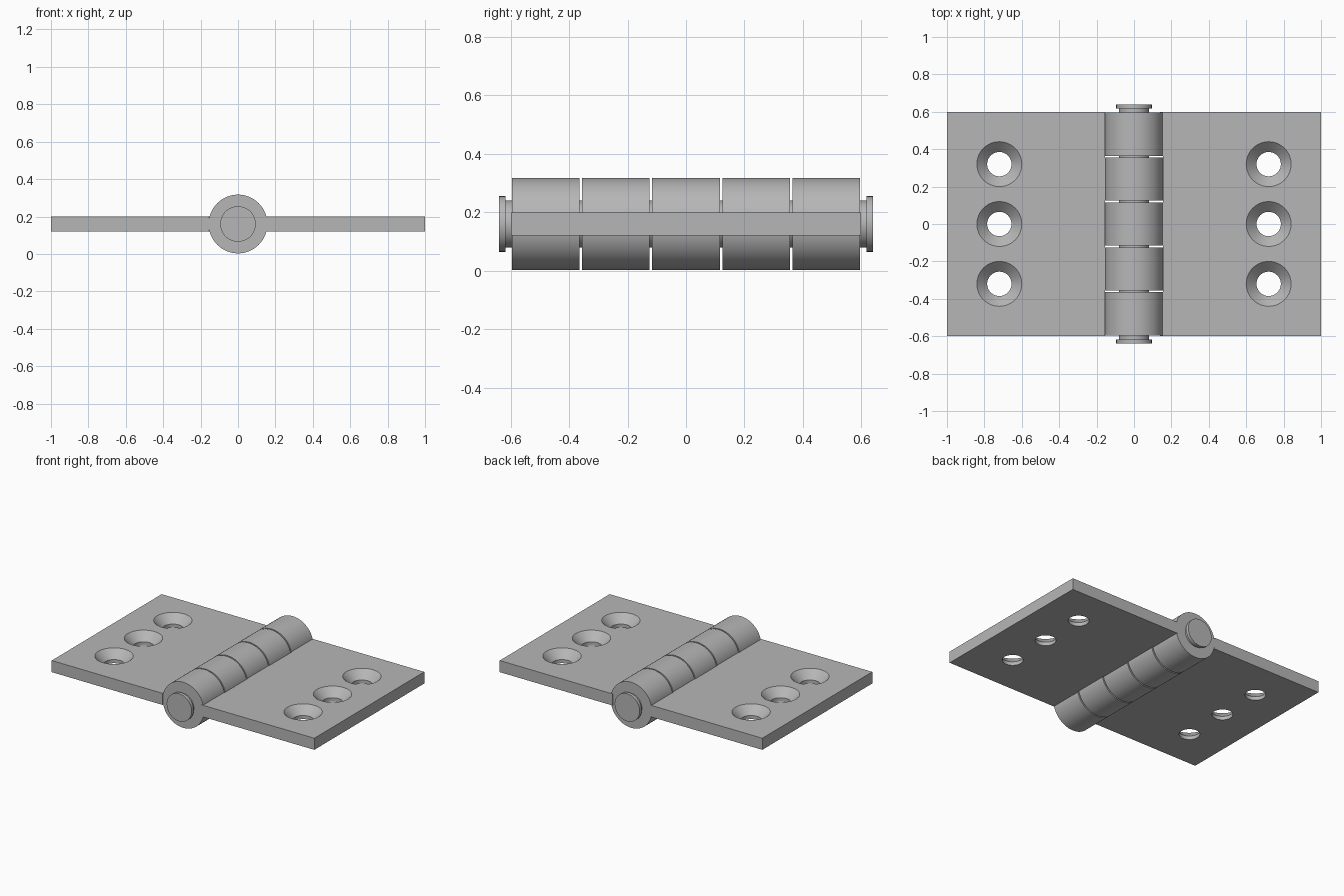
import bpy, math

cube = bpy.data.objects.get("Cube")
if cube:
    bpy.data.objects.remove(cube, do_unlink=True)

steel = bpy.data.materials.new("grey steel")
steel.use_nodes = True
GREY = (0.47, 0.47, 0.47, 1)
steel.diffuse_color = GREY
steel.node_tree.nodes["Principled BSDF"].inputs["Base Color"].default_value = GREY

AXIS_Z = 0.16
BARREL_R = 0.157
PIN_R = 0.08
PITCH = 0.24
KNUCKLE_HALF = 0.1155
HALF_LEN = 0.598
PLATE_BOTTOM, PLATE_TOP = 0.12, 0.2


def add_mesh(name, verts, faces):
    mesh = bpy.data.meshes.new(name)
    mesh.from_pydata(verts, [], faces)
    mesh.materials.append(steel)
    obj = bpy.data.objects.new(name, mesh)
    bpy.context.collection.objects.link(obj)
    return obj


def select(obj):
    bpy.ops.object.select_all(action='DESELECT')
    obj.select_set(True)
    bpy.context.view_layer.objects.active = obj


def smooth(obj):
    select(obj)
    bpy.ops.object.shade_smooth_by_angle(angle=math.radians(30))


def lathe(name, profile, place, ring=False, sides=64):
    """Turn (radius, height) points about an axis; place maps local to world."""
    n = len(profile)
    verts = []
    for r, h in profile:
        for i in range(sides):
            a = math.tau * i / sides
            verts.append(place(r * math.cos(a), r * math.sin(a), h))
    faces = []
    for k in range(n if ring else n - 1):
        a, b = k * sides, (k + 1) % n * sides
        for i in range(sides):
            j = (i + 1) % sides
            faces.append((a + i, a + j, b + j, b + i))
    if not ring:
        faces.append(tuple(reversed(range(sides))))
        faces.append(tuple(range((n - 1) * sides, n * sides)))
    return add_mesh(name, verts, faces)


def along_y(u, v, h):
    return (v, h, AXIS_Z + u)


def extrude_outline(name, outline):
    """Upright prism from a counter-clockwise plan outline."""
    n = len(outline)
    verts = [(x, y, z) for z in (PLATE_BOTTOM, PLATE_TOP) for x, y in outline]
    faces = [tuple(reversed(range(n))), tuple(range(n, 2 * n))]
    faces += [(i, (i + 1) % n, n + (i + 1) % n, n + i) for i in range(n)]
    return add_mesh(name, verts, faces)


# Leaves: comb-shaped plates whose tongues run into their own knuckles
def leaf(name, side, slots):
    edge, root = 0.155, 0.14
    outline = [(1, -HALF_LEN), (1, HALF_LEN)]
    for s in sorted(slots, reverse=True):
        hi, lo = s * PITCH + KNUCKLE_HALF, s * PITCH - KNUCKLE_HALF
        outline += [(edge, hi), (root, hi), (root, lo), (edge, lo)]
    if 2 in slots:
        outline.remove((edge, 2 * PITCH + KNUCKLE_HALF))
        outline.remove((edge, -2 * PITCH - KNUCKLE_HALF))
        outline = [(x, math.copysign(HALF_LEN, y) if abs(y) > 0.59 else y)
                   for x, y in outline]
    else:
        outline.insert(2, (edge, HALF_LEN))
        outline.append((edge, -HALF_LEN))
    outline = [(side * x, y) for x, y in outline]
    if side < 0:
        outline.reverse()
    plate = extrude_outline(name, outline)

    # Countersunk screw holes
    profile = [(0.065, 0.1), (0.065, 0.145), (0.12, PLATE_TOP), (0.12, 0.24)]
    for y in (-0.32, 0, 0.32):
        cutter = lathe("hole_cutter", profile,
                       lambda u, v, h: (side * 0.72 + u, y + v, h))
        cutter.hide_render = True
        mod = plate.modifiers.new("screw_hole", 'BOOLEAN')
        mod.operation = 'DIFFERENCE'
        mod.solver = 'EXACT'
        mod.object = cutter
        select(plate)
        bpy.ops.object.modifier_apply(modifier=mod.name)
        bpy.data.objects.remove(cutter, do_unlink=True)
    smooth(plate)


leaf("left_leaf", 1, (-2, 0, 2))
leaf("right_leaf", -1, (-1, 1))

# Knuckles: five bored barrels with narrow gaps
for k in range(-2, 3):
    lo, hi = k * PITCH - KNUCKLE_HALF, k * PITCH + KNUCKLE_HALF
    bore = PIN_R + 0.001
    smooth(lathe(f"knuckle_{k + 3}",
                 [(bore, lo), (BARREL_R, lo), (BARREL_R, hi), (bore, hi)],
                 along_y, ring=True))

# Hinge pin with a flat head at each end
HEAD_R, HEAD_IN, HEAD_OUT = 0.095, 0.618, 0.64
half = [(PIN_R, HEAD_IN), (HEAD_R, HEAD_IN), (HEAD_R, HEAD_OUT)]
pin_profile = [(r, -h) for r, h in reversed(half)] + half
smooth(lathe("hinge_pin", pin_profile, along_y))
